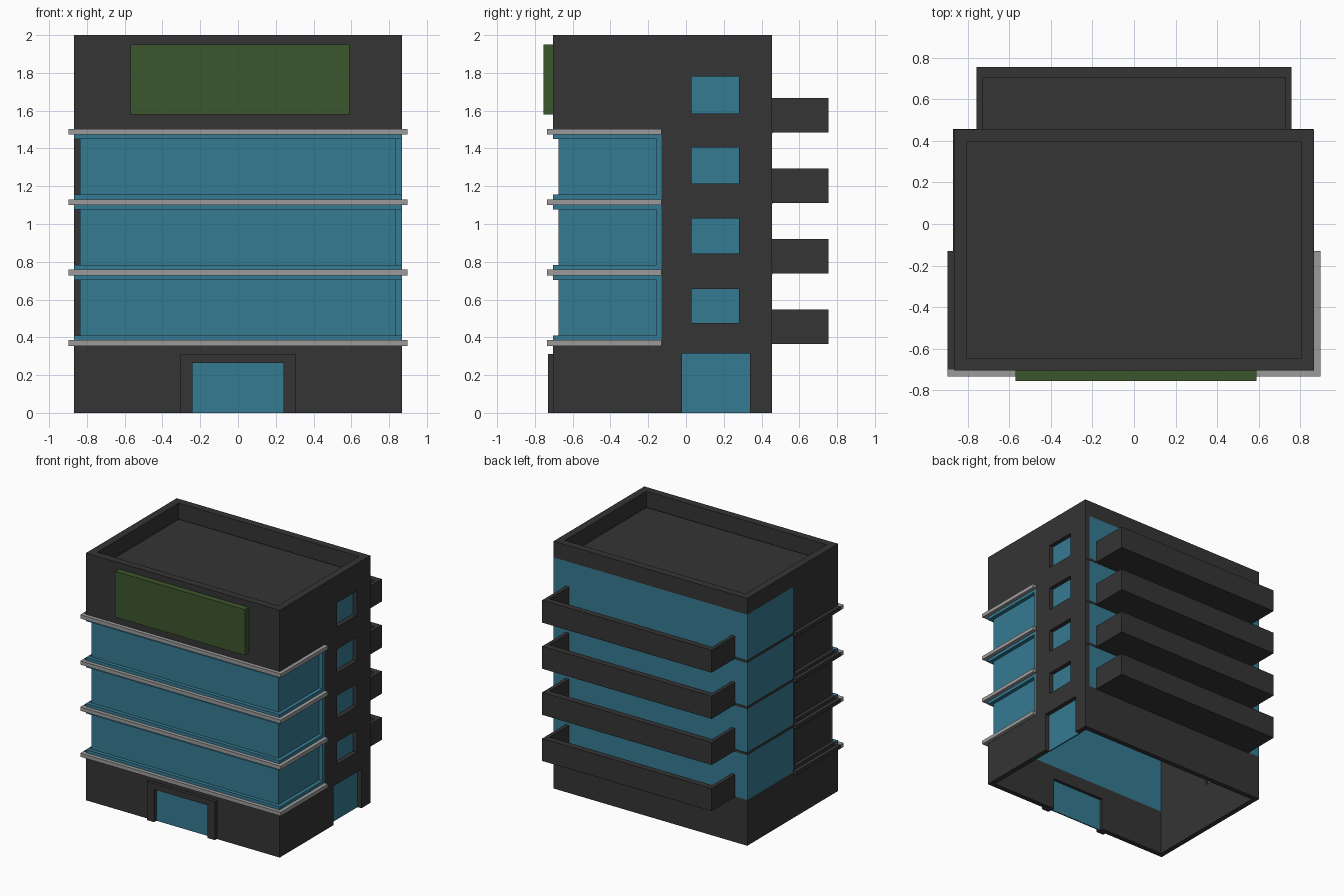
import bpy, bmesh
from mathutils import Vector

cube = bpy.data.objects.get("Cube")
if cube:
    bpy.data.objects.remove(cube, do_unlink=True)


def material(name, rgb):
    m = bpy.data.materials.new(name)
    m.use_nodes = True
    m.diffuse_color = (*rgb, 1)
    bsdf = next(n for n in m.node_tree.nodes if n.type == 'BSDF_PRINCIPLED')
    bsdf.inputs["Base Color"].default_value = (*rgb, 1)
    return m


DARK = material("charcoal wall", (0.035, 0.035, 0.035))
GLASS = material("blue glass", (0.036, 0.195, 0.287))
GREY = material("light grey trim", (0.33, 0.33, 0.33))
GREEN = material("green sign", (0.045, 0.093, 0.026))


def finish(name, bm, mat):
    mesh = bpy.data.meshes.new(name)
    bm.to_mesh(mesh)
    bm.free()
    mesh.materials.append(mat)
    ob = bpy.data.objects.new(name, mesh)
    bpy.context.collection.objects.link(ob)
    return ob


def box(name, xs, ys, zs, mat):
    bm = bmesh.new()
    bmesh.ops.create_cube(bm, size=1)
    for v in bm.verts:
        v.co = [(a + b) / 2 + c * (b - a) for c, (a, b) in zip(v.co, (xs, ys, zs))]
    return finish(name, bm, mat)


def wall(name, axis, pos, us, zs, mat, holes=(), thick=0.04):
    """Upright wall at x or y = pos, growing inward, with rectangular holes (u0, u1, z0, z1)."""
    ucuts = sorted(set(us) | {h[i] for h in holes for i in (0, 1)})
    zcuts = sorted(set(zs) | {h[i] for h in holes for i in (2, 3)})
    out = Vector((pos, 0, 0) if axis == 'x' else (0, pos, 0))
    bm = bmesh.new()
    grid = [[bm.verts.new((pos, u, z) if axis == 'x' else (u, pos, z)) for z in zcuts] for u in ucuts]
    for i in range(len(ucuts) - 1):
        for j in range(len(zcuts) - 1):
            cu, cz = (ucuts[i] + ucuts[i + 1]) / 2, (zcuts[j] + zcuts[j + 1]) / 2
            if any(h[0] < cu < h[1] and h[2] < cz < h[3] for h in holes):
                continue
            f = bm.faces.new((grid[i][j], grid[i + 1][j], grid[i + 1][j + 1], grid[i][j + 1]))
            f.normal_update()
            if f.normal.dot(out) < 0:
                f.normal_flip()
    bmesh.ops.delete(bm, geom=[v for v in bm.verts if not v.link_faces], context='VERTS')
    ob = finish(name, bm, mat)
    mod = ob.modifiers.new("thickness", 'SOLIDIFY')
    mod.thickness = thick
    mod.offset = -1
    return ob


# Main levels and footprint
W, F, B, M = 0.867, -0.705, 0.455, -0.13
BASE, LINTEL, EAVE, TOP = 0.37, 1.49, 1.87, 2.0
BANDS = [0.37 + i * 0.373 for i in range(4)]
INSET = 0.03

# Ground floor walls, open underneath
wall("front_base_wall", 'y', F, (-W, W), (0, BASE), DARK, [(-0.24, 0.24, 0, 0.265)])
wall("back_base_wall", 'y', B, (-W, W), (0, BASE), DARK)
wall("right_base_wall", 'x', -W, (F, B), (0, BASE), DARK)
wall("left_base_wall", 'x', W, (F, M), (0, BASE), DARK)

# Solid side wall with a door and a column of windows
windows = [(0.03, 0.28, 0.475 + i * 0.37, 0.655 + i * 0.375) for i in range(4)]
side_door = (-0.02, 0.34, 0, 0.315)
wall("left_rear_wall", 'x', W, (M, B), (0, EAVE), DARK, windows + [side_door])
for i, (u0, u1, z0, z1) in enumerate(windows + [side_door]):
    name = "side_door_glass" if i == len(windows) else f"side_window_{i + 1}"
    box(name, (W - 0.045, W - 0.035), (u0, u1), (z0, z1), GLASS)

# Upper walls
wall("front_upper_wall", 'y', F, (-W, W), (LINTEL, EAVE), DARK)
for side, name in ((1, "left"), (-1, "right")):
    wall(f"{name}_upper_wall", 'x', side * W, (F, M), (LINTEL, EAVE), DARK)

# Parapet and roof deck
P = 0.06
box("roof_deck", (0.01 - W, W - 0.01), (F + 0.01, B - 0.01), (1.845, EAVE - 0.01), DARK)
for y, name in ((F, "front"), (B - P, "back")):
    box(f"{name}_parapet", (-W, W), (y, y + P), (EAVE - 0.001, TOP), DARK)
for x, name in ((W - P, "left"), (-W, "right")):
    box(f"{name}_parapet", (x, x + P), (F + P, B - P), (EAVE - 0.001, TOP), DARK)

# Glazing on the back and around its corner, with thin dark joints
wall("back_glazing", 'y', B, (-W, W - 0.004), (BASE, EAVE), GLASS, thick=0.02)
wall("right_rear_glazing", 'x', -W, (M, B), (BASE, EAVE), GLASS, thick=0.02)
for i, z in enumerate(BANDS[1:]):
    joint = (z - 0.01, z + 0.01)
    box(f"back_joint_{i + 1}", (-W - 0.003, W - 0.004), (B - 0.01, B + 0.003), joint, DARK)
    box(f"right_joint_{i + 1}", (-W - 0.003, 0.01 - W), (M, B), joint, DARK)

# Recessed front storeys: panes, frame strips and end jambs
for i in range(3):
    z0, z1 = BANDS[i], BANDS[i + 1]
    box(f"front_pane_{i + 1}", (INSET - W, W - INSET), (F + INSET, F + INSET + 0.01), (z0, z1), GLASS)
    for z, edge in ((z0, "sill"), (z1 - 0.04, "head")):
        box(f"front_{edge}_{i + 1}", (-W, W), (F, F + INSET), (z, z + 0.04), GLASS)
    for side, mat, name in ((1, GLASS, "left"), (-1, DARK, "right")):
        outer = sorted((side * (W - INSET), side * W))
        inner = sorted((side * (W - INSET - 0.01), side * (W - INSET)))
        box(f"{name}_pane_{i + 1}", inner, (F + INSET + 0.001, M), (z0, z1), mat)
        box(f"{name}_jamb_{i + 1}", outer, (M - 0.027, M), (z0, z1), mat)
        for z, edge in ((z0, "sill"), (z1 - 0.04, "head")):
            box(f"{name}_{edge}_{i + 1}", outer, (F + INSET, M - 0.027), (z, z + 0.04), mat)

# Projecting ledges wrapping the front and both sides
for i, z in enumerate(BANDS):
    zs = (z - 0.015, z + 0.015)
    box(f"front_ledge_{i + 1}", (-W - INSET, W + INSET), (F - INSET, F + 0.005), zs, GREY)
    for side, mat, name in ((1, GREY, "left"), (-1, DARK, "right")):
        xs = sorted((side * (W - 0.005), side * (W + INSET)))
        box(f"{name}_ledge_{i + 1}", xs, (F + 0.005, M), zs, mat)

# Rear balconies: slab, front rail wall and two end walls
X, Y = 0.758, 0.755
for i, z in enumerate(BANDS):
    z0, z1 = z - 0.004, z + 0.178
    box(f"balcony_slab_{i + 1}", (-X, X), (B, Y), (z0, z0 + 0.03), DARK)
    box(f"balcony_front_{i + 1}", (-X, X), (Y - 0.05, Y), (z0 + 0.03, z1), DARK)
    for x, name in ((X - 0.03, "left"), (-X, "right")):
        box(f"balcony_{name}_end_{i + 1}", (x, x + 0.03), (B, Y - 0.05), (z0 + 0.03, z1), DARK)

# Front entrance: glass and surround
box("entrance_glass", (-0.24, 0.24), (F + 0.005, F + 0.015), (0, 0.265), GLASS)
for x, name in ((0.24, "left"), (-0.305, "right")):
    box(f"entrance_{name}_post", (x, x + 0.065), (F - 0.025, F), (0, 0.312), DARK)
box("entrance_lintel", (-0.24, 0.24), (F - 0.025, F), (0.265, 0.312), DARK)

# Blank sign panel
box("sign_panel", (-0.57, 0.59), (-0.755, F), (1.58, 1.95), GREEN)
